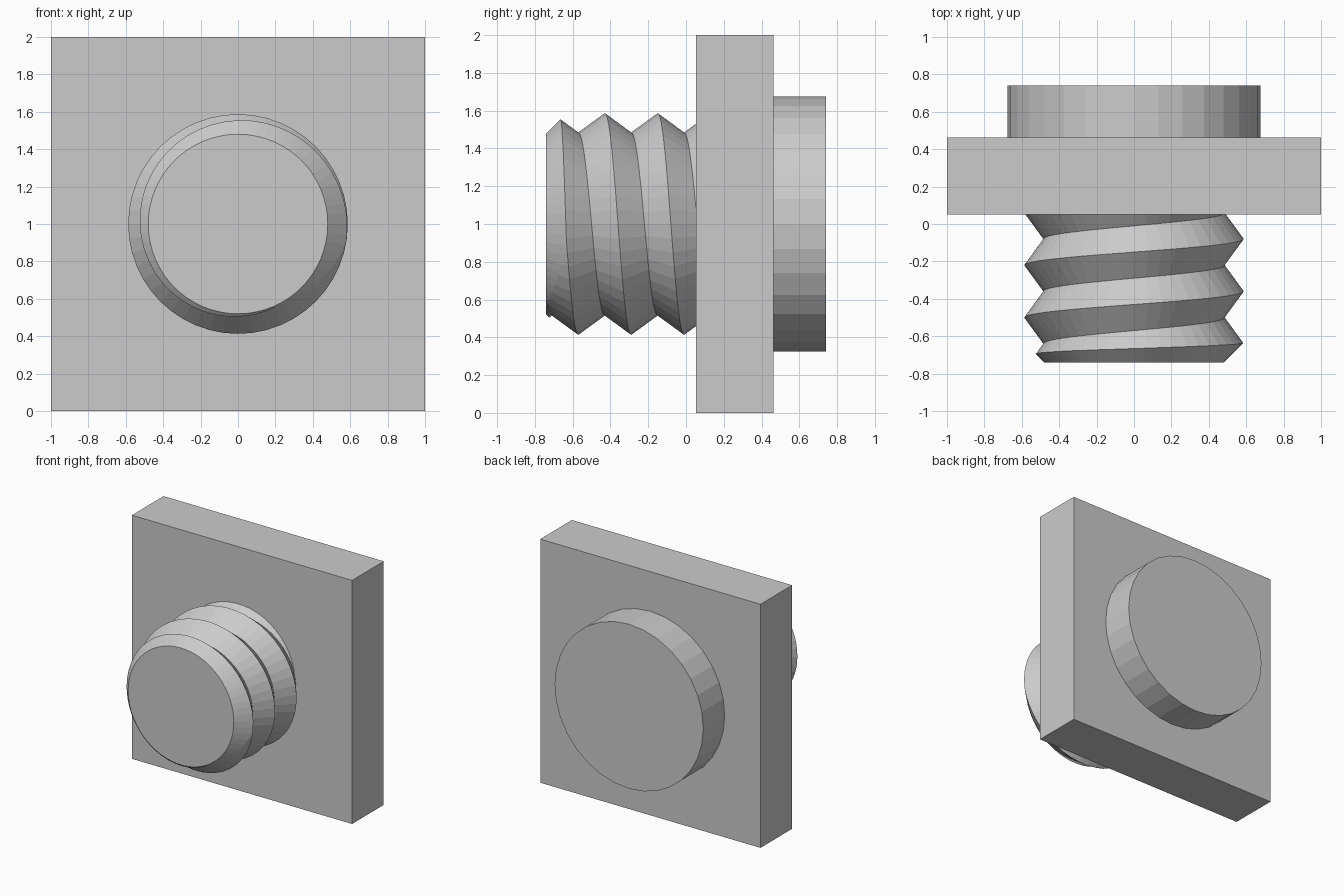
import bpy, bmesh
from math import sin, cos, pi

if "Cube" in bpy.data.objects:
    bpy.data.objects.remove(bpy.data.objects["Cube"])

AXIS_Z = 1.0                      # height of the common axis, which runs along y
ROOT, CREST, PITCH = 0.485, 0.587, 0.28
Y_BACK, Y_FRONT = 0.2, -0.9       # thread blank, trimmed later


def finish(name, bm):
    bmesh.ops.remove_doubles(bm, verts=bm.verts, dist=1e-5)
    bmesh.ops.recalc_face_normals(bm, faces=bm.faces)
    mesh = bpy.data.meshes.new(name)
    bm.to_mesh(mesh)
    bm.free()
    obj = bpy.data.objects.new(name, mesh)
    bpy.context.collection.objects.link(obj)
    return obj


def on_axis(r, a, y):
    return (r * cos(a), y, AXIS_Z + r * sin(a))


def lathe(name, profile, n):
    """Closed solid turned about the y axis from (y, radius) points."""
    bm = bmesh.new()
    rings = [[bm.verts.new(on_axis(r, 2 * pi * i / n, y)) for i in range(n)]
             for y, r in profile]
    for a, b in zip(rings, rings[1:]):
        for i in range(n):
            j = (i + 1) % n
            bm.faces.new((a[i], a[j], b[j], b[i]))
    bm.faces.new(rings[0])
    bm.faces.new(rings[-1])
    return finish(name, bm)


def thread(name, n=48):
    """Helical V thread: each column holds alternating crests and roots."""
    bm = bmesh.new()
    ks = list(range(-8, 6))
    cols = []
    for i in range(n):
        a = 2 * pi * i / n
        start = -0.08 - PITCH * i / n
        col = []
        for k in ks:
            y = min(max(start + PITCH / 2 * k, Y_FRONT), Y_BACK)
            t = ((y - start) / PITCH) % 1.0
            r = ROOT + (CREST - ROOT) * abs(1 - 2 * t)
            col.append(bm.verts.new(on_axis(r, a, y)))
        cols.append(col)
    for i in range(n):
        shift = 2 if i == n - 1 else 0      # one full turn = crest + root
        c, d = cols[i], cols[(i + 1) % n]
        for k in range(len(ks) - 1):
            p, q = max(k - shift, 0), max(k + 1 - shift, 0)
            quad = (c[k], d[p], d[q], c[k + 1])
            if len(set(quad)) == 4:
                bm.faces.new(quad)
            elif len({c[k], d[p], c[k + 1]}) == 3:
                bm.faces.new((c[k], d[p], c[k + 1]))
    bmesh.ops.remove_doubles(bm, verts=bm.verts, dist=1e-5)
    bmesh.ops.holes_fill(bm, edges=[e for e in bm.edges if e.is_boundary], sides=0)
    bmesh.ops.triangulate(bm, faces=[f for f in bm.faces if len(f.verts) == 4])
    return finish(name, bm)


# Square plate
bm = bmesh.new()
bmesh.ops.create_cube(bm, size=1)
for v in bm.verts:
    v.co = (v.co.x * 2, 0.257 + v.co.y * 0.41, AXIS_Z + v.co.z * 2)
finish("square_plate", bm)

# Round boss on the back
lathe("back_boss", [(0.44, 0.675), (0.74, 0.675)], 32)

# Threaded stud on the front, trimmed to a chamfered envelope
stud = thread("threaded_stud")
envelope = lathe("stud_envelope", [(-0.74, 0.48), (-0.61, 0.61), (0.15, 0.61)], 64)
envelope.hide_render = True
mod = stud.modifiers.new("trim", 'BOOLEAN')
mod.operation = 'INTERSECT'
mod.solver = 'EXACT'
mod.object = envelope
bpy.context.view_layer.objects.active = stud
bpy.ops.object.modifier_apply(modifier="trim")
bpy.data.objects.remove(envelope)
